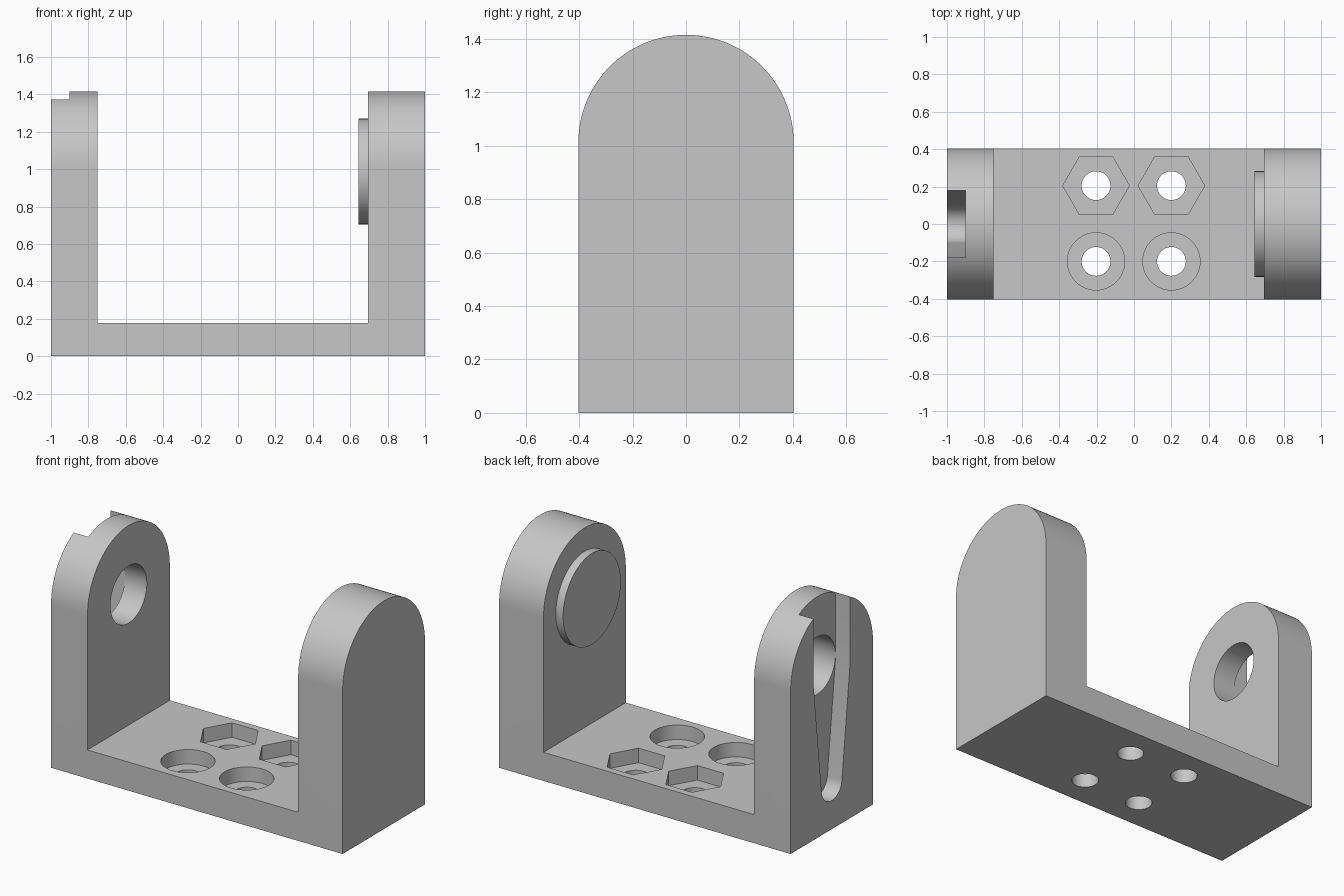
import bpy, bmesh, math
from mathutils import Vector

if "Cube" in bpy.data.objects:
    bpy.data.objects.remove(bpy.data.objects["Cube"])

WALL_R = 0.403      # half width of the bracket and radius of the rounded tops
ARCH_Z = 1.012      # centre height of the rounded tops
PIVOT_Z = 0.9875    # centre height of the pivot hole and boss
FLOOR_Z = 0.177

grey = bpy.data.materials.new("grey")
grey.diffuse_color = (0.57, 0.57, 0.57, 1)
grey.use_nodes = True
grey.node_tree.nodes["Principled BSDF"].inputs["Base Color"].default_value = grey.diffuse_color


def arc(cy, cz, r, a0, a1, n):
    """Points on an arc, angles in degrees."""
    return [(cy + r * math.cos(math.radians(a0 + (a1 - a0) * i / n)),
             cz + r * math.sin(math.radians(a0 + (a1 - a0) * i / n))) for i in range(n + 1)]


def ring(cx, cy, r, n):
    return arc(cx, cy, r, 0, 360, n)[:-1]


def prism(name, pts, axis, lo, hi):
    """Extrude a 2D outline along an axis from lo to hi."""
    place = {"x": lambda p, d: (d, p[0], p[1]),
             "y": lambda p, d: (p[0], d, p[1]),
             "z": lambda p, d: (p[0], p[1], d)}[axis]
    bm = bmesh.new()
    face = bm.faces.new([bm.verts.new(place(p, lo)) for p in pts])
    out = bmesh.ops.extrude_face_region(bm, geom=[face])
    verts = [v for v in out["geom"] if isinstance(v, bmesh.types.BMVert)]
    bmesh.ops.translate(bm, verts=verts, vec=Vector(place((0, 0), hi - lo)))
    bmesh.ops.recalc_face_normals(bm, faces=bm.faces)
    mesh = bpy.data.meshes.new(name)
    bm.to_mesh(mesh)
    bm.free()
    mesh.materials.append(grey)
    ob = bpy.data.objects.new(name, mesh)
    bpy.context.collection.objects.link(ob)
    return ob


def combine(target, tool, operation):
    """Apply a boolean and remove the helper."""
    mod = target.modifiers.new("cut", "BOOLEAN")
    mod.operation, mod.object, mod.solver = operation, tool, "EXACT"
    bpy.context.view_layer.objects.active = target
    bpy.ops.object.modifier_apply(modifier=mod.name)
    bpy.data.objects.remove(tool)


# U-shaped bracket, trimmed to the rounded side outline
bracket = prism("bracket", [(-1, 0), (1, 0), (1, 1.6), (0.695, 1.6), (0.695, FLOOR_Z),
                            (-0.75, FLOOR_Z), (-0.75, 1.6), (-1, 1.6)], "y", -0.6, 0.6)
arch = [(-WALL_R, -0.2), (WALL_R, -0.2)] + arc(0, ARCH_Z, WALL_R, 0, 180, 64)
combine(bracket, prism("arch_trim", arch, "x", -1.2, 1.2), "INTERSECT")

# Pivot hole through the left wall
combine(bracket, prism("pivot_cutter", ring(0, PIVOT_Z, 0.178, 64), "x", -1.1, -0.6), "DIFFERENCE")

# Tapered slot in the outer left face, open at the top
slot = [(0.18, 1.6), (-0.18, 1.6), (-0.18, 0.967)] + arc(0, 0.277, 0.1, 186, 354, 24) + [(0.18, 0.967)]
combine(bracket, prism("slot_cutter", slot, "x", -1.1, -0.9), "DIFFERENCE")

# Screw holes with hexagonal nut pockets at the back and round recesses in front
for x in (-0.203, 0.2):
    for y, r, sides in ((0.205, 0.178, 6), (-0.2, 0.153, 48)):
        combine(bracket, prism("hole_cutter", ring(x, y, 0.077, 40), "z", -0.1, 0.3), "DIFFERENCE")
        combine(bracket, prism("recess_cutter", ring(x, y, r, sides), "z", 0.087, 0.3), "DIFFERENCE")

# Round boss on the inner right wall
boss = prism("pivot_boss", ring(0, PIVOT_Z, 0.2825, 64), "x", 0.645, 0.75)
combine(bracket, boss, "UNION")

# Smooth curved walls, keep crisp edges
bpy.ops.object.select_all(action="DESELECT")
bracket.select_set(True)
bpy.context.view_layer.objects.active = bracket
bpy.ops.object.shade_smooth_by_angle(angle=math.radians(25))
